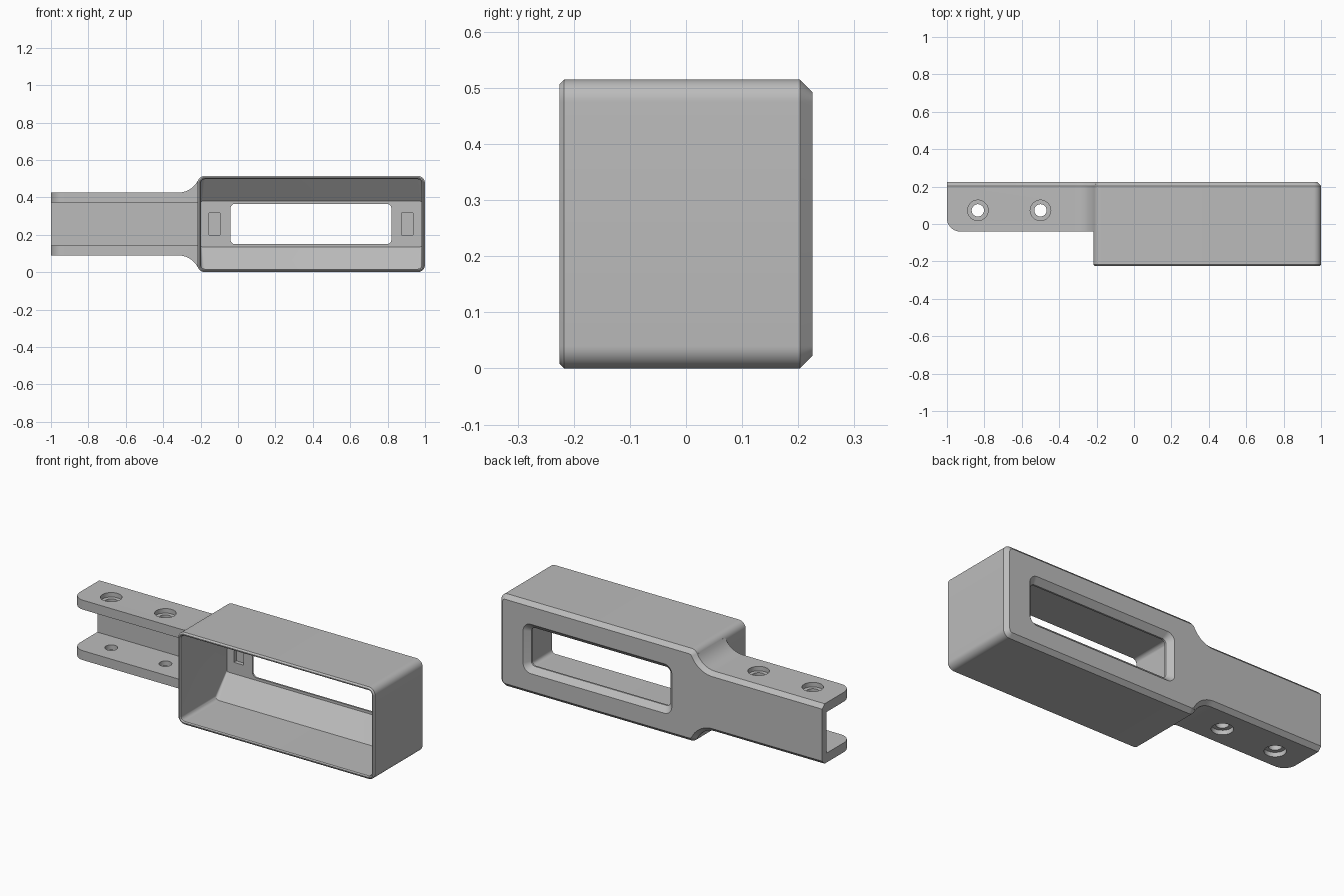
import bpy, bmesh, math

if "Cube" in bpy.data.objects:
    bpy.data.objects.remove(bpy.data.objects["Cube"])

ZC = 0.2575      # height of the symmetry plane
BACK = 0.225     # rear face
BEVEL = 0.022    # rear edge chamfer

grey = bpy.data.materials.new("plain_grey")
grey.use_nodes = True
grey.diffuse_color = (0.5, 0.5, 0.5, 1)
grey.node_tree.nodes["Principled BSDF"].inputs["Base Color"].default_value = (0.5, 0.5, 0.5, 1)


def arc(cx, cy, r, start, end, n=10):
    angles = [math.radians(start + (end - start) * i / n) for i in range(n + 1)]
    return [(cx + r * math.cos(a), cy + r * math.sin(a)) for a in angles]


def rounded_rect(cx, hx, hz, r):
    pts = []
    for sx, sz, a in ((1, 1, 0), (-1, 1, 90), (-1, -1, 180), (1, -1, 270)):
        pts += arc(cx + sx * (hx - r), ZC + sz * (hz - r), r, a, a + 90)
    return pts


def loft(name, sections, axis="y"):
    """Skin a solid through (position, outline) pairs stacked along an axis."""
    bm = bmesh.new()
    rings = []
    for t, outline in sections:
        rings.append([bm.verts.new((u, t, v) if axis == "y" else (u, v, t)) for u, v in outline])
    for a, b in zip(rings, rings[1:]):
        for i in range(len(a)):
            j = (i + 1) % len(a)
            bm.faces.new((a[i], a[j], b[j], b[i]))
    bm.faces.new(rings[0])
    bm.faces.new(rings[-1])
    bmesh.ops.recalc_face_normals(bm, faces=bm.faces)
    mesh = bpy.data.meshes.new(name)
    bm.to_mesh(mesh)
    bm.free()
    mesh.materials.append(grey)
    obj = bpy.data.objects.new(name, mesh)
    bpy.context.collection.objects.link(obj)
    return obj


def box(name, x0, x1, y0, y1, hz):
    outline = [(x0, ZC - hz), (x1, ZC - hz), (x1, ZC + hz), (x0, ZC + hz)]
    return loft(name, [(y0, outline), (y1, outline)])


def activate(obj):
    bpy.ops.object.select_all(action="DESELECT")
    obj.select_set(True)
    bpy.context.view_layer.objects.active = obj


def cut(obj, cutter):
    cutter.hide_render = True
    activate(obj)
    mod = obj.modifiers.new("cut", "BOOLEAN")
    mod.operation, mod.solver, mod.object = "DIFFERENCE", "EXACT", cutter
    bpy.ops.object.modifier_apply(modifier=mod.name)
    bpy.data.objects.remove(cutter)


# Housing: rounded box with chamfered front and rear edges
CX, HX, HZ = 0.3915, 0.6085, 0.2575


def shell(inset, r):
    return rounded_rect(CX, HX - inset, HZ - inset, r)


housing = loft("housing", [(-BACK, shell(0.008, 0.032)), (-BACK + 0.008, shell(0, 0.04)),
                           (BACK - BEVEL, shell(0, 0.04)), (BACK, shell(BEVEL, 0.018))])

# Cavity: open at the front, with sloped floor and ceiling near the rear wall
cut(housing, loft("cavity", [(-0.235, shell(0.004, 0.036)), (-0.219, shell(0.018, 0.022)),
                             (0.085, shell(0.018, 0.022)),
                             (0.185, rounded_rect(CX, HX - 0.018, 0.122, 0.008))]))

# Rear window, flared outward
cut(housing, loft("window", [(0.15, rounded_rect(0.39, 0.43, 0.108, 0.025)),
                             (0.195, rounded_rect(0.39, 0.43, 0.108, 0.025)),
                             (0.235, rounded_rect(0.39, 0.47, 0.148, 0.055))]))

# Small pockets on both sides of the window
for side in (-1, 1):
    px = 0.39 + side * 0.515
    cut(housing, box("pocket", px - 0.03, px + 0.03, 0.15, 0.207, 0.058))


# Arm: channel that blends into the housing with concave fillets
def arm_outline(inset, end_x):
    top = [(-1, 0.1675 - inset)] + arc(-0.321, 0.2875, 0.12 + inset, -90, -25.94)
    top.append((end_x, top[-1][1]))
    return [(x, ZC + z) for x, z in top] + [(x, ZC - z) for x, z in reversed(top)]


arm = loft("arm", [(-0.04, arm_outline(0, -0.2)), (BACK - BEVEL, arm_outline(0, -0.2)),
                   (BACK, arm_outline(BEVEL, -0.17))])
cut(arm, box("channel", -1.1, -0.19, -0.1, 0.185, 0.115))

# Rounded flange tips
corner = [(-1.05, 0.03), (-1.05, -0.09), (-0.93, -0.09)] + arc(-0.93, 0.03, 0.07, 270, 180)
cut(arm, loft("tip_round", [(-0.1, corner), (0.7, corner)], "z"))

# Screw holes with counterbores on the outer flange faces
for hx in (-0.835, -0.5):
    hole = arc(hx, 0.073, 0.033, 0, 345, 23)
    bore = arc(hx, 0.073, 0.055, 0, 345, 23)
    cut(arm, loft("hole", [(-0.1, hole), (0.7, hole)], "z"))
    for side in (-1, 1):
        cut(arm, loft("counterbore", [(ZC + side * 0.1425, bore), (ZC + side * 0.3, bore)], "z"))

for obj in (housing, arm):
    activate(obj)
    bpy.ops.object.shade_smooth_by_angle(angle=math.radians(25))
